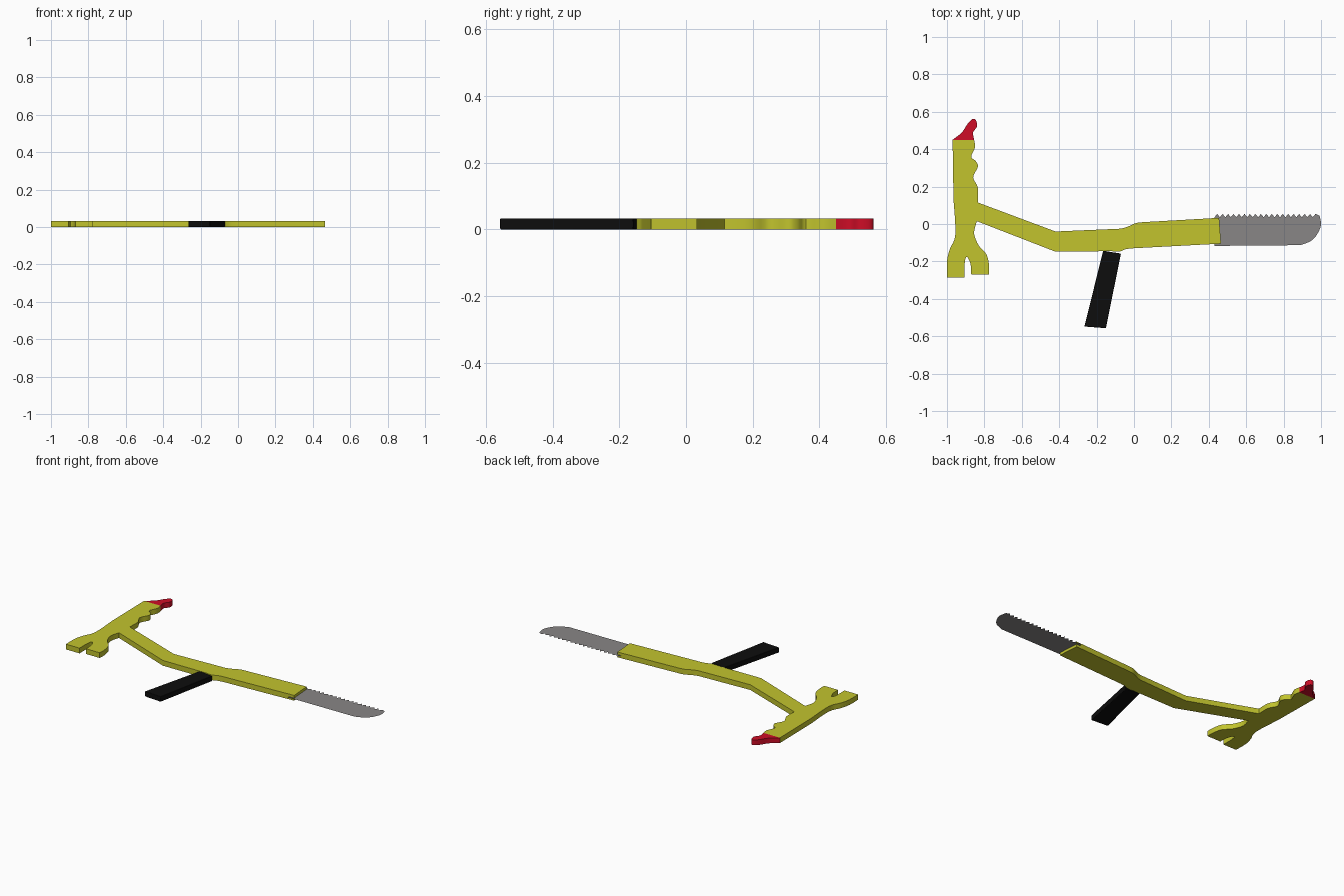
import bpy
import bmesh
import math
from mathutils import Vector

default_cube = bpy.data.objects.get("Cube")
if default_cube:
    bpy.data.objects.remove(default_cube, do_unlink=True)

THICKNESS = 0.033


def make_material(name, colour):
    material = bpy.data.materials.new(name)
    material.use_nodes = True
    material.diffuse_color = (*colour, 1)
    shader = material.node_tree.nodes["Principled BSDF"]
    shader.inputs["Base Color"].default_value = (*colour, 1)
    return material


def smooth_run(points, steps=4):
    """Round an open run of points with a Catmull-Rom spline."""
    points = [Vector(p) for p in points]
    padded = [points[0], *points, points[-1]]
    result = []
    for a, b, c, d in zip(padded, padded[1:], padded[2:], padded[3:]):
        for step in range(steps):
            t = step / steps
            result.append(0.5 * (2 * b + (c - a) * t
                                 + (2 * a - 5 * b + 4 * c - d) * t ** 2
                                 + (3 * b - a - 3 * c + d) * t ** 3))
    return result + [points[-1]]


def make_plate(name, outline, material, bottom=0, height=THICKNESS, bevel=0):
    """Turn an outline in the ground plane into a flat or extruded part."""
    bm = bmesh.new()
    face = bm.faces.new([bm.verts.new((p[0], p[1], bottom)) for p in outline])
    face.normal_update()
    if face.normal.z < 0:
        face.normal_flip()
    if height:
        extruded = bmesh.ops.extrude_face_region(bm, geom=[face], use_keep_orig=True)
        top = [v for v in extruded["geom"] if isinstance(v, bmesh.types.BMVert)]
        bmesh.ops.translate(bm, verts=top, vec=(0, 0, height))
        bmesh.ops.recalc_face_normals(bm, faces=bm.faces)
    mesh = bpy.data.meshes.new(name)
    bm.to_mesh(mesh)
    bm.free()
    mesh.materials.append(material)
    part = bpy.data.objects.new(name, mesh)
    bpy.context.collection.objects.link(part)
    if bevel:
        modifier = part.modifiers.new("soft edges", "BEVEL")
        modifier.width = bevel
        modifier.segments = 2
    bpy.ops.object.select_all(action="DESELECT")
    part.select_set(True)
    bpy.context.view_layer.objects.active = part
    bpy.ops.object.shade_smooth_by_angle(angle=math.radians(35))
    return part


yellow = make_material("olive yellow", (0.54, 0.55, 0.027))
red = make_material("red", (0.62, 0.004, 0.02))
black = make_material("black", (0.004, 0.004, 0.004))
grey = make_material("steel grey", (0.25, 0.24, 0.24))

# Head: wavy front edge, then two claw prongs with a slot between them
wavy_edge = smooth_run([(-.855, .45), (-.85, .41), (-.87, .36), (-.845, .335),
                        (-.835, .305), (-.86, .25), (-.835, .195), (-.835, .115)])
inner_prong = smooth_run([(-.84, .015), (-.855, -.05), (-.83, -.115),
                          (-.79, -.16), (-.775, -.22), (-.775, -.27)])
slot = smooth_run([(-.87, -.27), (-.875, -.21), (-.895, -.175),
                   (-.905, -.21), (-.905, -.285)])
outer_prong = smooth_run([(-1, -.285), (-1, -.2), (-.985, -.135),
                          (-.955, -.055), (-.965, .13)])
make_plate("claw_head", wavy_edge + inner_prong + slot + outer_prong + [(-.97, .45)], yellow)

# Red curved tip on the head
tip = smooth_run([(-.97, .45), (-.92, .49), (-.89, .535), (-.865, .56),
                  (-.845, .555), (-.84, .52), (-.86, .49), (-.855, .45)])
make_plate("head_tip", tip, red)

# Bent handle from the head to the blade
upper_edge = [(-.835, .115), (-.42, -.04)]
upper_edge += smooth_run([(-.07, -.025), (-.035, -.015), (.01, .005), (.05, .01)])
lower_edge = smooth_run([(-.01, -.13), (-.045, -.135), (-.08, -.148), (-.12, -.145)])
handle = upper_edge + [(.455, .033), (.465, -.105)] + lower_edge + [(-.42, -.148), (-.84, .015)]
make_plate("handle", handle, yellow)

# Side grip
make_plate("side_grip", [(-.165, -.143), (-.07, -.158), (-.15, -.557), (-.265, -.548)],
           black, bevel=0.003)

# Paper-thin serrated blade, embedded in the handle end
TEETH = 19
start, end = 0.43, 0.985
pitch = (end - start) / TEETH
teeth = []
for i in range(TEETH):
    x = start + i * pitch
    teeth += [(x, .036), (x + pitch / 2, .054)]
blade_nose = smooth_run([(.992, .045), (1, 0), (.985, -.045), (.95, -.088), (.89, -.113)])
make_plate("saw_blade", teeth + blade_nose + [(.43, -.117)], grey,
           bottom=THICKNESS / 2, height=0)
